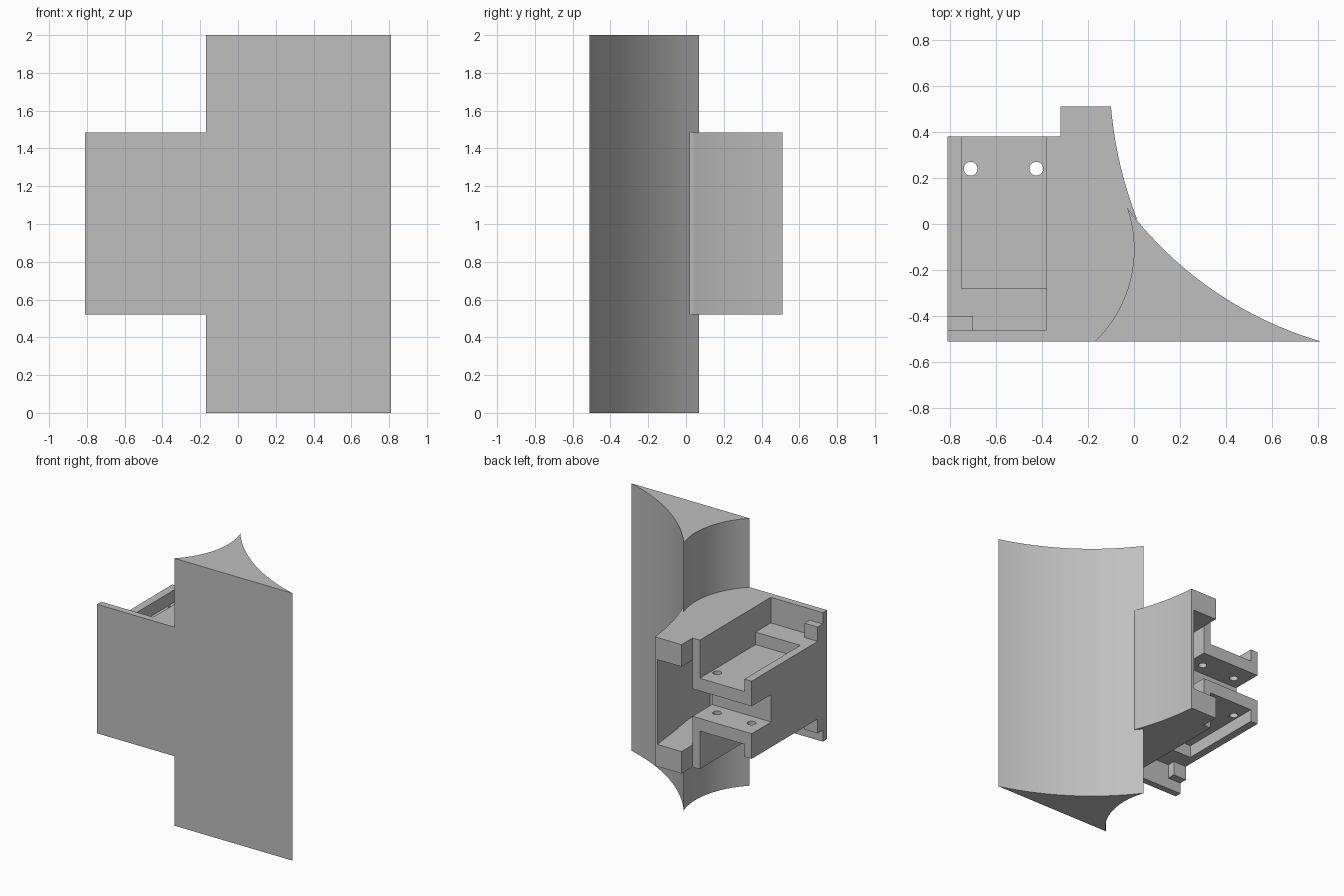
import bpy, bmesh, math
from mathutils import Vector

cube = bpy.data.objects.get("Cube")
if cube:
    bpy.data.objects.remove(cube, do_unlink=True)

BOTTOM, TOP = 0.52, 1.485
MIRROR = BOTTOM + TOP


def arc(a, b, c, n=28):
    """Points of the circular arc from a to c passing through b."""
    a, b, c = Vector(a), Vector(b), Vector(c)
    d = 2 * (a.x * (b.y - c.y) + b.x * (c.y - a.y) + c.x * (a.y - b.y))
    aa, bb, cc = a.length_squared, b.length_squared, c.length_squared
    mid = Vector(((aa * (b.y - c.y) + bb * (c.y - a.y) + cc * (a.y - b.y)) / d,
                  (aa * (c.x - b.x) + bb * (a.x - c.x) + cc * (b.x - a.x)) / d))
    ra, rc = a - mid, c - mid
    sweep = math.atan2(ra.x * rc.y - ra.y * rc.x, ra.dot(rc))
    start = math.atan2(ra.y, ra.x)
    return [(mid.x + ra.length * math.cos(start + sweep * i / n),
             mid.y + ra.length * math.sin(start + sweep * i / n)) for i in range(n + 1)]


def prism(name, outline, z0, z1):
    """Extrude a plan outline between two heights."""
    bm = bmesh.new()
    face = bm.faces.new([bm.verts.new((x, y, z0)) for x, y in outline])
    new = bmesh.ops.extrude_face_region(bm, geom=[face])["geom"]
    bmesh.ops.translate(bm, vec=(0, 0, z1 - z0),
                        verts=[v for v in new if isinstance(v, bmesh.types.BMVert)])
    bmesh.ops.recalc_face_normals(bm, faces=bm.faces)
    mesh = bpy.data.meshes.new(name)
    bm.to_mesh(mesh)
    bm.free()
    obj = bpy.data.objects.new(name, mesh)
    bpy.context.collection.objects.link(obj)
    return obj


def box(name, x0, x1, y0, y1, z0, z1):
    return prism(name, [(x0, y0), (x1, y0), (x1, y1), (x0, y1)], z0, z1)


def combine(target, tool, operation):
    """Apply a boolean and discard the tool."""
    mod = target.modifiers.new("boolean", 'BOOLEAN')
    mod.operation, mod.solver, mod.object = operation, 'EXACT', tool
    bpy.context.view_layer.objects.active = target
    bpy.ops.object.modifier_apply(modifier=mod.name)
    bpy.data.objects.remove(tool, do_unlink=True)


# Bracket block with a curved outer flank
flank = arc((-0.10, 0.51), (-0.065, 0.28), (0.01, 0.03))
bracket = prism("curved_bracket", [(0.0, -0.51), (-0.81, -0.51), (-0.81, 0.38),
                                   (-0.32, 0.38), (-0.32, 0.51)] + flank, BOTTOM, TOP)

# Open recess, deeper pocket and corner peg, repeated above and below
for flip in (False, True):
    def span(low, high):
        return (MIRROR - high, MIRROR - low) if flip else (low, high)
    combine(bracket, box("recess", -1, -0.38, -0.46, 0.6, *span(1.293, 2)), 'DIFFERENCE')
    combine(bracket, box("pocket", -0.75, -0.38, -0.28, 0.6, *span(1.2, 2)), 'DIFFERENCE')
    combine(bracket, box("peg", -0.81, -0.70, -0.48, -0.40, *span(1.25, 1.40)), 'UNION')

# Slot between the two arms, and the hollow behind the flank
combine(bracket, box("slot", -1, -0.25, 0.15, 0.6, MIRROR - 1.105, 1.105), 'DIFFERENCE')
hollow = [(-0.36, 0.6), (-0.36, 0.38), (-0.32, 0.38), (-0.32, -0.2),
          (-0.06, -0.2), (-0.06, 0.05), (-0.09, 0.25), (-0.12, 0.51), (-0.12, 0.6)]
combine(bracket, prism("hollow", hollow, MIRROR - 1.32, 1.32), 'DIFFERENCE')

# Screw holes through both arms
for x in (-0.71, -0.425):
    ring = [(x + 0.03 * math.cos(math.tau * i / 24), 0.24 + 0.03 * math.sin(math.tau * i / 24))
            for i in range(24)]
    combine(bracket, prism("screw_hole", ring, 0, 2), 'DIFFERENCE')

# Tall column with two concave sides meeting at a rear edge
outer = arc((0.81, -0.51), (0.34, -0.285), (-0.03, 0.07))
inner = arc((-0.03, 0.07), (0.0, -0.12), (-0.17, -0.51))
column = prism("concave_column", outer + inner[1:], 0, 2)
combine(column, bracket, 'UNION')
column.name = "column_with_bracket"

# Single plain grey finish
grey = bpy.data.materials.new("plain_grey")
grey.use_nodes = True
colour = (0.52, 0.52, 0.52, 1)
grey.diffuse_color = colour
grey.node_tree.nodes["Principled BSDF"].inputs["Base Color"].default_value = colour
column.data.materials.clear()
column.data.materials.append(grey)

bpy.ops.object.select_all(action='DESELECT')
column.select_set(True)
bpy.context.view_layer.objects.active = column
bpy.ops.object.shade_smooth_by_angle(angle=math.radians(25))
